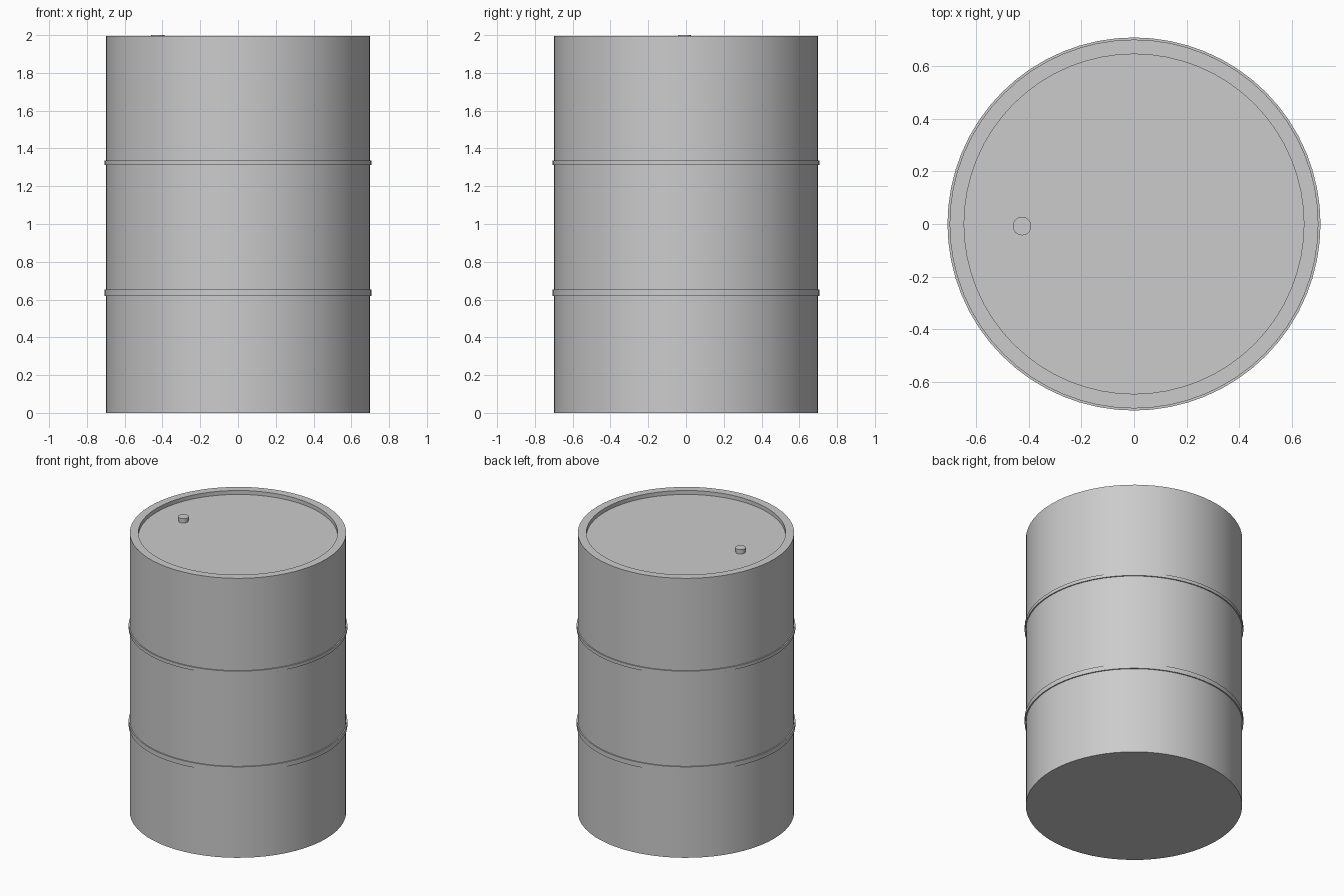
import bpy, bmesh, math

if "Cube" in bpy.data.objects:
    bpy.data.objects.remove(bpy.data.objects["Cube"])

SIDES = 64


def lathe(name, profile, sides=SIDES, loc=(0, 0, 0), closed=False):
    """Revolve (radius, z) points around z; open profiles get capped ends."""
    bm = bmesh.new()
    rings = []
    for r, z in profile:
        rings.append([bm.verts.new((r * math.cos(2 * math.pi * i / sides),
                                    r * math.sin(2 * math.pi * i / sides), z))
                      for i in range(sides)])
    pairs = list(zip(rings, rings[1:]))
    if closed:
        pairs.append((rings[-1], rings[0]))
    else:
        bm.faces.new(rings[0])
        bm.faces.new(rings[-1])
    for a, b in pairs:
        for i in range(sides):
            j = (i + 1) % sides
            bm.faces.new((a[i], a[j], b[j], b[i]))
    bmesh.ops.recalc_face_normals(bm, faces=bm.faces)
    mesh = bpy.data.meshes.new(name)
    bm.to_mesh(mesh)
    bm.free()
    obj = bpy.data.objects.new(name, mesh)
    obj.location = loc
    bpy.context.collection.objects.link(obj)
    bpy.ops.object.select_all(action='DESELECT')
    obj.select_set(True)
    bpy.context.view_layer.objects.active = obj
    bpy.ops.object.shade_smooth_by_angle(angle=math.radians(30))
    return obj


# Barrel body with flat base, flat top rim and recessed lid
lathe("barrel_body", [(0.70, 0), (0.70, 1.995), (0.645, 1.995), (0.645, 1.967)])

# Two thin raised hoops around the body
for name, low, high in (("lower_hoop", 0.62, 0.653), ("upper_hoop", 1.313, 1.336)):
    lathe(name, [(0.695, low), (0.708, low), (0.708, high), (0.695, high)],
          closed=True)

# Filler plug: narrow stem under a slightly wider cap
lathe("filler_plug", [(0.031, 1.96), (0.031, 1.982), (0.035, 1.982), (0.035, 2.0)],
      sides=32, loc=(-0.425, -0.008, 0))
